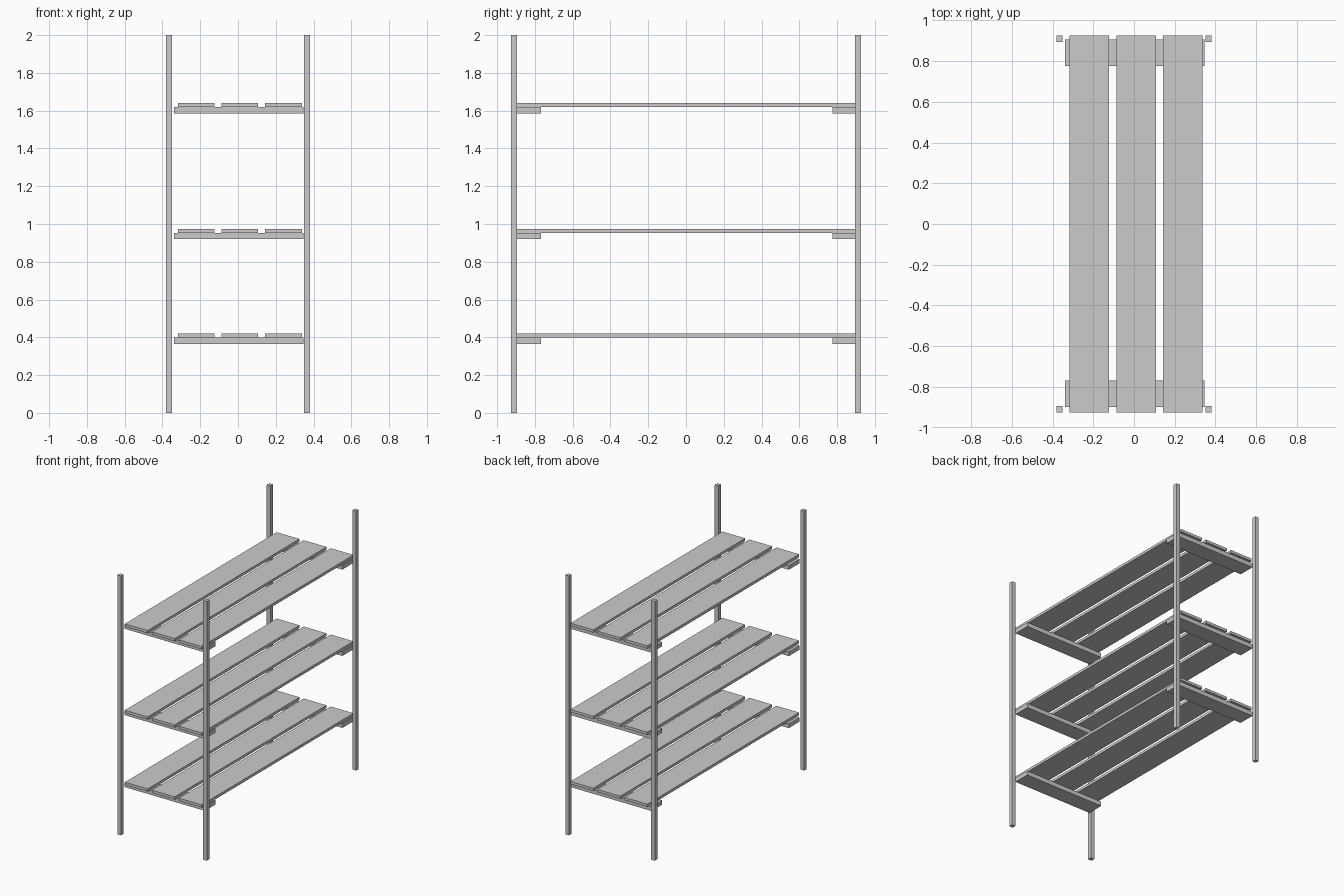
import bpy

if "Cube" in bpy.data.objects:
    bpy.data.objects.remove(bpy.data.objects["Cube"])


def box(name, x, y, z):
    """Axis-aligned box from (min, max) ranges."""
    bpy.ops.mesh.primitive_cube_add(size=1, location=[sum(r) / 2 for r in (x, y, z)])
    ob = bpy.context.object
    ob.name = name
    ob.scale = [r[1] - r[0] for r in (x, y, z)]
    bpy.ops.object.transform_apply(location=False, rotation=False, scale=True)
    return ob


# Four corner posts
POST_X, POST_Y, HALF = 0.366, 0.910, 0.0155
for sx, side in ((-1, "left"), (1, "right")):
    for sy, end in ((-1, "front"), (1, "back")):
        cx, cy = sx * POST_X, sy * POST_Y
        box(f"{end}_{side}_post", (cx - HALF, cx + HALF), (cy - HALF, cy + HALF), (0, 2))

# Three shelves: two cross bars carrying three planks each
BAR_H, PLANK_H = 0.033, 0.021
PLANK_W, PITCH, MID_X = 0.194, 0.2305, 0.010
for level, z in (("lower", 0.365), ("middle", 0.920), ("upper", 1.586)):
    top = z + BAR_H
    for end, y in (("front", (-0.898, -0.768)), ("back", (0.776, 0.906))):
        box(f"{level}_{end}_cross_bar", (-0.340, 0.347), y, (z, top))
    for i in (-1, 0, 1):
        cx = MID_X + i * PITCH
        box(f"{level}_shelf_plank_{i + 2}", (cx - PLANK_W / 2, cx + PLANK_W / 2),
            (-0.925, 0.925), (top, top + PLANK_H))
